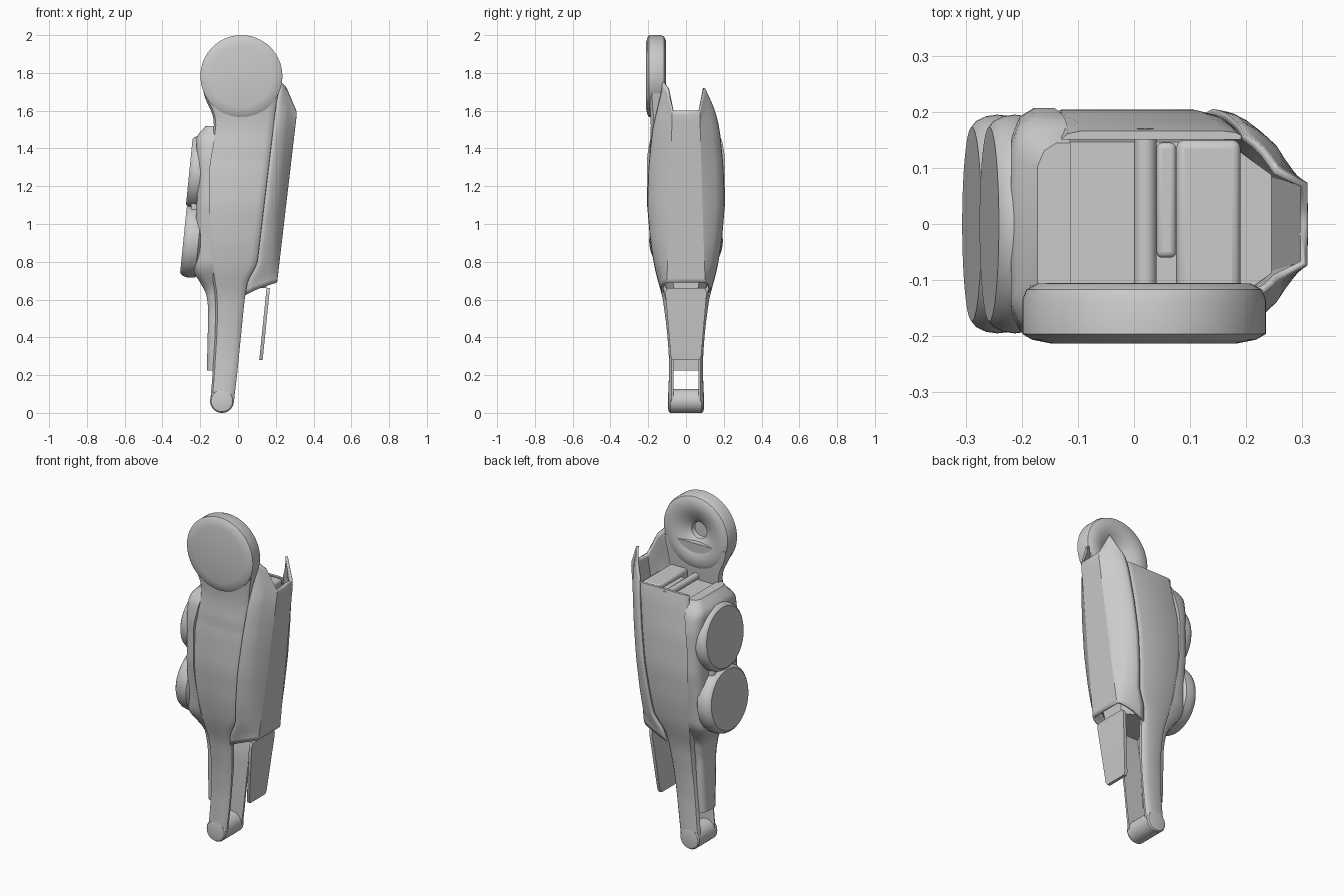
import bpy, bmesh, math
from mathutils import Vector, Matrix

if "Cube" in bpy.data.objects:
    bpy.data.objects.remove(bpy.data.objects["Cube"])

grey = bpy.data.materials.new("light grey")
grey.diffuse_color = (0.6, 0.6, 0.6, 1)
grey.use_nodes = True
grey.node_tree.nodes["Principled BSDF"].inputs["Base Color"].default_value = grey.diffuse_color


def lerp_table(table, z):
    if z <= table[0][0]:
        return table[0][1]
    for (a, va), (b, vb) in zip(table, table[1:]):
        if z <= b:
            return va + (vb - va) * (z - a) / (b - a)
    return table[-1][1]


def curve(table, z, s=0.04):
    # softened piecewise profile
    return sum(lerp_table(table, z + s * k) for k in (-1, -.5, 0, .5, 1)) / 5


def finish(name, bm, bevel=0.0, angle=35):
    bmesh.ops.recalc_face_normals(bm, faces=bm.faces)
    me = bpy.data.meshes.new(name)
    bm.to_mesh(me)
    bm.free()
    ob = bpy.data.objects.new(name, me)
    bpy.context.collection.objects.link(ob)
    me.materials.append(grey)
    if bevel:
        m = ob.modifiers.new("bevel", 'BEVEL')
        m.width, m.segments, m.limit_method = bevel, 3, 'ANGLE'
        m.angle_limit = math.radians(40)
    bpy.ops.object.select_all(action='DESELECT')
    ob.select_set(True)
    bpy.context.view_layer.objects.active = ob
    bpy.ops.object.shade_smooth_by_angle(angle=math.radians(angle))
    return ob


def loft(name, rings, bevel=0.0, closed=True, angle=35):
    bm = bmesh.new()
    vs = [[bm.verts.new(p) for p in r] for r in rings]
    n = len(rings[0])
    for a, b in zip(vs, vs[1:]):
        for i in range(n if closed else n - 1):
            j = (i + 1) % n
            bm.faces.new((a[i], a[j], b[j], b[i]))
    if closed:
        bm.faces.new(vs[0])
        bm.faces.new(vs[-1])
    return finish(name, bm, bevel, angle)


def lathe(name, profile, centre, axis, bevel=0.0, steps=64):
    # profile: (radius, distance along axis), from pole to pole
    rot = Vector((0, 0, 1)).rotation_difference(Vector(axis)).to_matrix()
    bm = bmesh.new()
    vs = [bm.verts.new((r, 0, d)) for r, d in profile]
    es = [bm.edges.new(p) for p in zip(vs, vs[1:])]
    bmesh.ops.spin(bm, geom=vs + es, cent=(0, 0, 0), axis=(0, 0, 1),
                   angle=math.tau, steps=steps)
    bmesh.ops.remove_doubles(bm, verts=bm.verts, dist=1e-5)
    bmesh.ops.transform(bm, verts=bm.verts, matrix=Matrix.Translation(centre) @ rot.to_4x4())
    return finish(name, bm, bevel)


def box(name, lo, hi, bevel=0.01):
    ring = lambda z: [(lo[0], lo[1], z), (hi[0], lo[1], z), (hi[0], hi[1], z), (lo[0], hi[1], z)]
    return loft(name, [ring(lo[2]), ring(hi[2])], bevel)


def levels(a, b, n):
    return [a + (b - a) * i / (n - 1) for i in range(n)]


# Shared outlines by height
HALF = [(0, .093), (.3, .09), (.45, .102), (.62, .125), (.75, .162), (.9, .188),
        (1.1, .205), (1.3, .198), (1.5, .178), (1.72, .125)]
FRONT = [(.06, -.147), (.2, -.135), (.45, -.12), (.62, -.12), (.8, -.148),
         (1, -.165), (1.3, -.165), (1.52, -.125), (1.58, -.13), (1.68, -.185)]
SEAM = [(.06, -.022), (.2, -.005), (.6, .035), (.7, .05), (.78, .1), (1.2, .15),
        (1.62, .2), (1.72, .22)]
BACK = [(.69, .2), (1.57, .303), (1.72, .303)]
INNER = [(.2, .065), (.5, .07), (.75, .12), (1.3, .15), (1.55, .12), (1.72, .108)]
INNER_PLAIN = [(.2, .065), (.5, .07), (.75, .12), (1.2, .165), (1.56, .15)]
OUTER_ARM = [(1.35, .197), (1.5, .185), (1.6, .19), (1.72, .2)]

# Side struts: the front one carries the hip disc
for name, side, top in (("hip_side_strut", -1, 1.72), ("plain_side_strut", 1, 1.55)):
    rings = []
    for z in levels(.06, top, 60):
        a, b = curve(FRONT, z), curve(SEAM, z, .03)
        yi = curve(INNER if side < 0 else INNER_PLAIN, z)
        yo = curve(OUTER_ARM if side < 0 and z > 1.38 else HALF, z)
        r = min(.035, (b - a) * .25)
        k = min(1, (yo - yi) / .03)
        ring = [(a, yi), (a, yo - .028 * k), (a + r * .3, yo - .01 * k), (a + r, yo),
                (b - r, yo), (b - r * .3, yo - .006 * k), (b, yo - .016 * k), (b, yi)]
        rings.append([(x, side * y, z) for x, y in ring])
    loft(name, rings)

# Ankle crossbar, thinner between the struts
lathe("ankle_bar", [(0, -.094), (.045, -.094), (.057, -.091), (.063, -.083), (.063, .083),
                    (.057, .091), (.045, .094), (0, .094)], (-.085, 0, .063), (0, 1, 0))

# Hip disc: flat outside, funnel recess inside
lathe("hip_disc", [(0, .213), (.165, .213), (.2, .206), (.217, .196), (.217, .135), (.21, .117),
                   (.19, .106), (.15, .105), (.12, .112), (.075, .132), (.05, .15), (.045, .175), (0, .175)],
      (.018, 0, 1.783), (0, -1, 0))


# Calf shell: U-shaped, spiked at the top corners, taller where it meets the hip strut
def shell_column(k, tops):
    bottom = [.69, .69, .683, .672, .66, .645, .625][k]
    col = []
    for z in levels(bottom, tops[k], 40):
        h, xb = curve(HALF, z) - .006, lerp_table(BACK, z)
        xs = curve(SEAM, z, .025)
        flat = lerp_table([(.65, .1), (1.6, .07)], z)
        ridge = max(flat + .015, h * .78)
        rx = max(xs + .01, xb - lerp_table([(.69, .02), (1.1, .035), (1.72, .05)], z))
        if k < 2:
            col.append((xb, flat * k, z))
        else:
            t = (k - 2) / 4
            col.append((rx + (xs - rx) * t, ridge + (h - ridge) * math.sin(t * math.pi / 2), z))
    return col


PLAIN_TOP = [1.6, 1.6, 1.72, 1.69, 1.65, 1.61, 1.57]
HIP_TOP = [1.6, 1.6, 1.72, 1.73, 1.74, 1.75, 1.75]
plain = [shell_column(k, PLAIN_TOP) for k in range(7)]
hip = [[(x, -y, z) for x, y, z in shell_column(k, HIP_TOP)] for k in range(6, 0, -1)]
shell = loft("calf_shell", hip + plain, closed=False, angle=25)
sol = shell.modifiers.new("thickness", 'SOLIDIFY')
sol.thickness, sol.offset = .014, 0

# Inner core between the struts
rings = []
for z in levels(.66, 1.5, 24):
    a, b = curve(FRONT, z) + .015, lerp_table(BACK, z) - .05
    h = curve(HALF, z) - .03
    rings.append([(a, -h, z), (b - .08, -h, z), (b, -h * .6, z),
                  (b, h * .6, z), (b - .08, h, z), (a, h, z)])
loft("inner_core", rings)
box("core_top_ledge", (.04, -.06, 1.48), (.075, .145, 1.53))
box("core_top_panel", (.075, -.13, 1.48), (.19, .15, 1.55), .015)
lathe("core_top_rod", [(0, -.15), (.02, -.15), (.02, .17), (0, .17)], (.02, 0, 1.52), (0, 1, 0), steps=24)

# Shin plate, wide above and narrow below, swelling out behind the discs
WIDE = [(.225, .066), (.55, .078), (.66, .1), (.78, .165), (1.1, .207), (1.35, .207), (1.45, .19), (1.52, .14)]
SHIN = [(.225, -.165), (.55, -.157), (.63, -.167), (.69, -.2), (.75, -.24), (.95, -.225),
        (1.2, -.215), (1.47, -.22), (1.52, -.165)]
rings = []
for z in levels(.225, 1.52, 60):
    x, w, b = curve(SHIN, z, .02), curve(WIDE, z, .02), curve(FRONT, z) + .015
    b = max(b, x + .042)
    d = min(.04, -.15 - x + .012)
    d = max(.01, d)
    rings.append([(b, -w, z), (x + d, -w, z), (x + d * .35, -w + d * .4, z), (x, -w + d * 1.2, z),
                  (x, w - d * 1.2, z), (x + d * .35, w - d * .4, z), (x + d, w, z), (b, w, z)])
loft("shin_plate", rings, angle=45)

# Two shin discs, faces leaning outward at the bottom
tilt = Vector((-1, 0, .1)).normalized()
for name, x, z, r in (("upper_shin_disc", -.258, 1.277, .185), ("lower_shin_disc", -.289, .915, .185)):
    lathe(name, [(0, 0), (r - .012, 0), (r, -.01), (r + .007, -.025), (r + .01, -.045),
                 (r + .006, -.08), (r - .02, -.1), (0, -.1)], (x, 0, z), tilt)
box("disc_bridge", (-.25, -.1, 1.02), (-.19, .1, 1.16), .015)

# Thin tail flap under the shell
rings = []
for z, x, w in ((.28, .112, .07), (.295, .114, .08), (.62, .147, .108), (.645, .149, .108), (.66, .151, .1)):
    rings.append([(x, -w, z), (x + .018, -w, z), (x + .018, w, z), (x, w, z)])
loft("tail_flap", rings)
